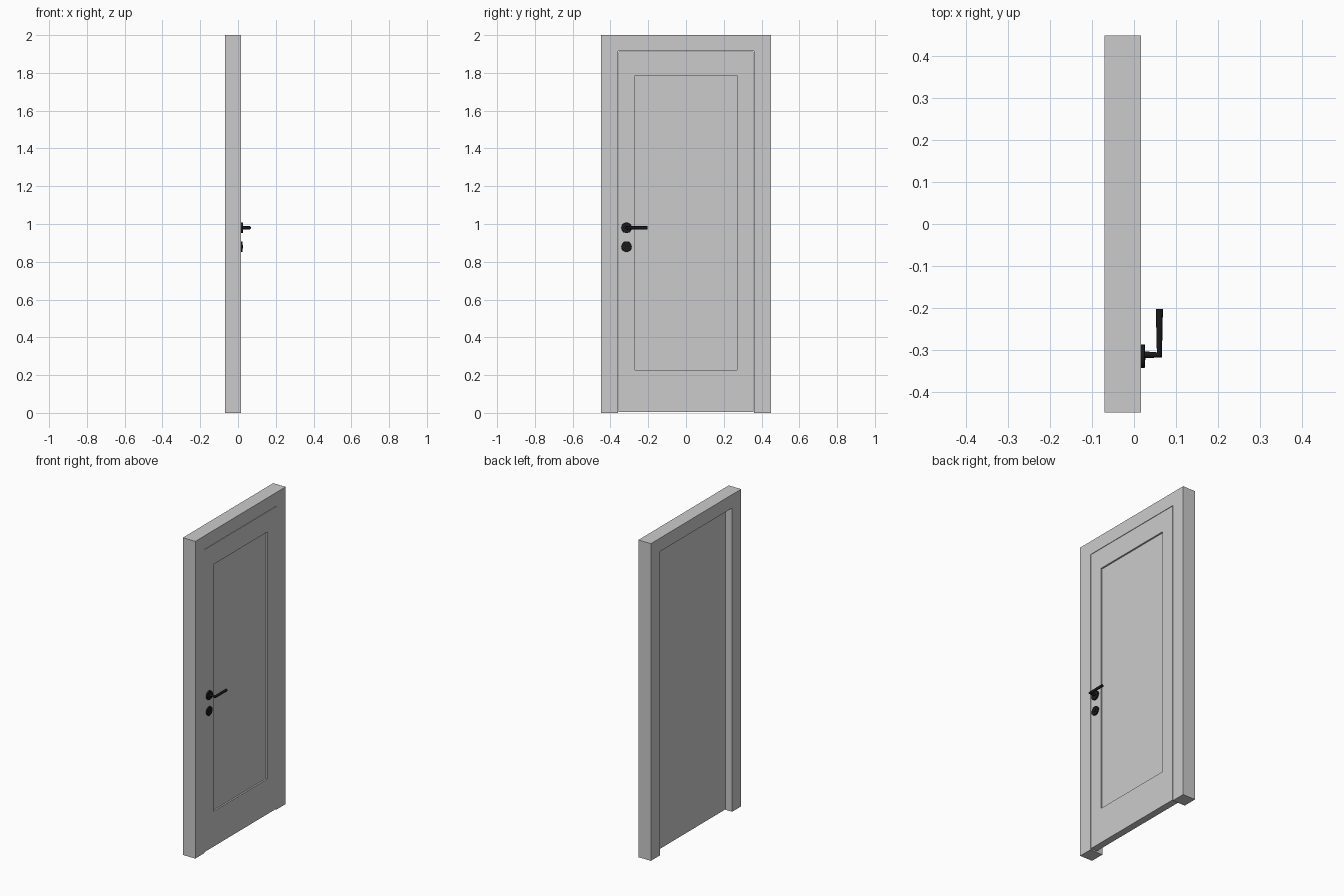
import bpy, bmesh, math
from mathutils import Vector

if "Cube" in bpy.data.objects:
    bpy.data.objects.remove(bpy.data.objects["Cube"])

BACK, FRONT = -0.07, 0.017     # frame depth range along x
HY, HZ = -0.315, 0.98          # handle position

black = bpy.data.materials.new("black_metal")
black.diffuse_color = (0.01, 0.01, 0.01, 1)
black.use_nodes = True
black.node_tree.nodes["Principled BSDF"].inputs["Base Color"].default_value = black.diffuse_color


def mesh_object(name, bm):
    bmesh.ops.recalc_face_normals(bm, faces=bm.faces)
    me = bpy.data.meshes.new(name)
    bm.to_mesh(me)
    bm.free()
    ob = bpy.data.objects.new(name, me)
    bpy.context.collection.objects.link(ob)
    return ob


def extruded(name, outline, x0, x1):
    """Extrude a y-z outline from x0 to x1; returns the open bmesh."""
    bm = bmesh.new()
    face = bm.faces.new([bm.verts.new((x0, y, z)) for y, z in outline])
    ext = bmesh.ops.extrude_face_region(bm, geom=[face], use_keep_orig=True)
    verts = [g for g in ext["geom"] if isinstance(g, bmesh.types.BMVert)]
    bmesh.ops.translate(bm, verts=verts, vec=(x1 - x0, 0, 0))
    bmesh.ops.recalc_face_normals(bm, faces=bm.faces)
    return bm


def disc(name, z, radius, x0, x1, bevel=0.0):
    bpy.ops.mesh.primitive_cylinder_add(
        vertices=32, radius=radius, depth=x1 - x0,
        location=((x0 + x1) / 2, HY, z), rotation=(0, math.pi / 2, 0))
    ob = bpy.context.object
    ob.name = name
    ob.data.materials.append(black)
    if bevel:
        mod = ob.modifiers.new("edge", 'BEVEL')
        mod.width, mod.segments = bevel, 2
    bpy.ops.object.shade_smooth_by_angle(angle=math.radians(40))


# frame: jambs and head in one U-shaped profile
mesh_object("door_frame", extruded("door_frame", [
    (-0.45, 0), (-0.36, 0), (-0.36, 1.915), (0.36, 1.915),
    (0.36, 0), (0.45, 0), (0.45, 2), (-0.45, 2)], BACK, FRONT))

# door leaf, with a thin gap to the frame
bm = extruded("door_leaf", [(-0.357, 0.006), (0.357, 0.006),
                            (0.357, 1.912), (-0.357, 1.912)], -0.027, FRONT)
# recessed panel on the handle side
front = max(bm.faces, key=lambda f: f.calc_center_median().x)
bmesh.ops.inset_individual(bm, faces=[front], thickness=0.05)
outline = {(-1, -1): (-0.27, 0.228), (1, -1): (0.27, 0.228),
           (1, 1): (0.27, 1.785), (-1, 1): (-0.27, 1.785)}
for v in front.verts:
    key = (1 if v.co.y > 0 else -1, 1 if v.co.z > 1 else -1)
    v.co = Vector((FRONT, *outline[key]))
ext = bmesh.ops.extrude_discrete_faces(bm, faces=[front])
bmesh.ops.translate(bm, verts=ext["faces"][0].verts, vec=(-0.01, 0, 0))
mesh_object("door_leaf", bm)

# roses and lock cylinder
disc("handle_rose", HZ, 0.028, FRONT - 0.002, 0.026, 0.001)
disc("lock_rose", HZ - 0.1, 0.028, FRONT - 0.002, 0.024, 0.001)
disc("lock_cylinder", HZ - 0.1, 0.009, FRONT, 0.027)

# lever: round bar bent at a sharp mitre
curve = bpy.data.curves.new("lever_handle", 'CURVE')
curve.dimensions = '3D'
curve.bevel_depth = 0.0085
curve.bevel_resolution = 6
curve.use_fill_caps = True
spline = curve.splines.new('POLY')
spline.points.add(2)
for p, co in zip(spline.points, [(0.02, HY + 0.003, HZ), (0.0605, HY + 0.003, HZ),
                                 (0.0605, -0.203, HZ)]):
    p.co = (*co, 1)
lever = bpy.data.objects.new("lever_handle", curve)
bpy.context.collection.objects.link(lever)
bpy.ops.object.select_all(action='DESELECT')
lever.select_set(True)
bpy.context.view_layer.objects.active = lever
bpy.ops.object.convert(target='MESH')
lever = bpy.context.object
lever.data.materials.clear()
lever.data.materials.append(black)
bpy.ops.object.shade_smooth_by_angle(angle=math.radians(40))
